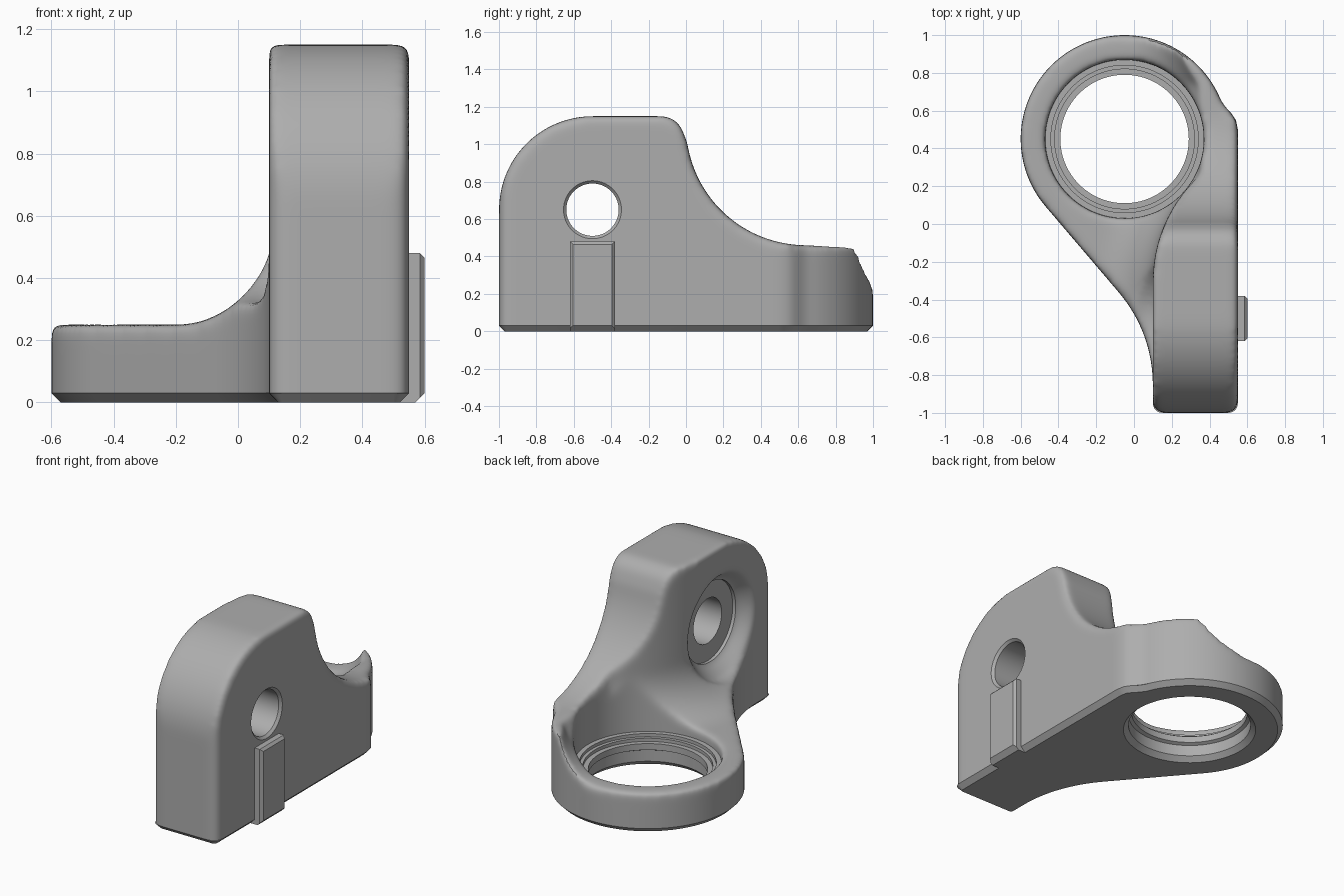
import bpy
import bmesh
from math import sin, cos, pi, radians, sqrt
from mathutils import Matrix

if "Cube" in bpy.data.objects:
    bpy.data.objects.remove(bpy.data.objects["Cube"])

GREY = (0.42, 0.42, 0.42, 1)
metal = bpy.data.materials.new("grey metal")
metal.use_nodes = True
metal.diffuse_color = GREY
metal.node_tree.nodes["Principled BSDF"].inputs["Base Color"].default_value = GREY

RING_X, RING_Y, RING_R, BORE_R = -0.05, 0.45, 0.55, 0.42


def arc(cx, cy, r, a0, a1, n):
    steps = [radians(a0 + (a1 - a0) * i / n) for i in range(n + 1)]
    return [(cx + r * cos(a), cy + r * sin(a)) for a in steps]


def finish(name, bm):
    bmesh.ops.recalc_face_normals(bm, faces=bm.faces)
    mesh = bpy.data.meshes.new(name)
    bm.to_mesh(mesh)
    bm.free()
    mesh.materials.append(metal)
    obj = bpy.data.objects.new(name, mesh)
    bpy.context.collection.objects.link(obj)
    return obj


def loft(name, rings, closed=False, matrix=None):
    """Skin a list of equal point rings, capped or joined end to end."""
    bm = bmesh.new()
    rows = [[bm.verts.new(p) for p in ring] for ring in rings]
    n = len(rows[0])
    pairs = list(zip(rows, rows[1:]))
    if closed:
        pairs.append((rows[-1], rows[0]))
    else:
        bm.faces.new(rows[0])
        bm.faces.new(rows[-1])
    for a, b in pairs:
        for i in range(n):
            j = (i + 1) % n
            bm.faces.new((a[i], a[j], b[j], b[i]))
    if matrix:
        bm.transform(matrix)
    return finish(name, bm)


def lathe(name, profile, matrix, closed=False, n=96):
    """Turn (radius, height) points about the local z axis."""
    rings = [[(x, y, h) for x, y in arc(0, 0, r, 0, 360 - 360 / n, n - 1)] for r, h in profile]
    return loft(name, rings, closed, matrix)


def prism(name, points, z0, z1):
    return loft(name, [[(x, y, z) for x, y in points] for z in (z0, z1)])


def apply(obj, kind, **settings):
    mod = obj.modifiers.new(kind, kind)
    for key, value in settings.items():
        setattr(mod, key, value)
    bpy.context.view_layer.objects.active = obj
    bpy.ops.object.modifier_apply(modifier=mod.name)


def combine(obj, other, operation="DIFFERENCE", keep=False):
    apply(obj, "BOOLEAN", object=other, operation=operation, solver="EXACT")
    if not keep:
        bpy.data.objects.remove(other)


# Plan outline: upright wall, ring and the tangent web between them
outline = (arc(0.50, -0.95, 0.05, -90, 0, 6)
           + [(0.55, 0.5), (0.54, 0.55), (0.515, 0.587), (0.483, 0.62), (0.462, 0.65)]
           + arc(RING_X, RING_Y, RING_R, 25, 220, 70)
           + arc(-0.65, -0.85, 0.75, 40, 0, 20)
           + arc(0.15, -0.95, 0.05, 180, 270, 6))
body = prism("bracket_body", outline, -0.3, 1.4)

# Side profile with rounded front and swept back
side = ([(-1.2, -0.25), (-1.2, 0.3), (-1, 0.3)]
        + arc(-0.5, 0.65, 0.5, 180, 90, 24)
        + arc(-0.13, 1.03, 0.12, 90, 15, 8)
        + arc(0.64, 1.1, 0.64, 188, 270, 30)
        + [(1.2, 0.445), (1.2, -0.25)])
combine(body, loft("side_form", [[(x, y, z) for y, z in side] for x in (-1, 1)]), "INTERSECT")


# Sweep the space above the plate, leaving a fillet up to the wall
def wall_edge(y):
    t = min(max(min(y, 0.9 - y) + 0.3, 0), 0.56)
    shift = 0.1 if y > RING_Y else 0
    return min(0.1 + shift + 0.75 - sqrt(0.75 ** 2 - t * t), 0.36)


rings = []
for i in range(67):
    y = -1.1 + 2.2 * i / 66
    e = wall_edge(y)
    section = [(-1, 0.25)] + arc(e - 0.3, 0.55, 0.3, -90, 0, 14) + [(e, 1.5), (-1, 1.5)]
    rings.append([(x, y, z) for x, z in section])
combine(body, loft("clearance", rings))

# Ring bore and the flared recess round the cross hole
at_ring = Matrix.Translation((RING_X, RING_Y, 0))
along_x = Matrix.Translation((0, -0.5, 0.65)) @ Matrix.Rotation(pi / 2, 4, "Y")
bore = lathe("bore_cutter", [(BORE_R, -0.5), (BORE_R, 1.6)], at_ring)
combine(body, bore, keep=True)
combine(body, lathe("recess", [(0.33, -0.6), (0.33, 0.09), (0.25, 0.19)], along_x))

# Cast-style rounding of all edges
apply(body, "REMESH", mode="VOXEL", voxel_size=0.0145)
apply(body, "SMOOTH", factor=0.5, iterations=28)

# Flat foot and crisp machined cross hole
square = [(-2, -2), (2, -2), (2, 2), (-2, 2)]
combine(body, prism("foot_cutter", square, -1, 0.03))
hole = [(0.25, 0.02), (0.25, 0.2), (0.14, 0.2), (0.14, 0.535), (0.165, 0.56)]
combine(body, lathe("cross_hole", hole, along_x))

# Chamfered base
bm = bmesh.new()
face = bm.faces.new([bm.verts.new((x, y, 0.03)) for x, y in outline])
side_faces = bmesh.ops.extrude_face_region(bm, geom=[face], use_keep_orig=True)
bottom = [f for f in side_faces["geom"] if isinstance(f, bmesh.types.BMFace)][0]
bmesh.ops.translate(bm, verts=bottom.verts[:], vec=(0, 0, -0.03))
n = len(outline)
moved = []
for k, v in enumerate(bottom.verts):
    ring_verts = bottom.verts
    tangent = (ring_verts[(k + 1) % n].co - ring_verts[k - 1].co).normalized()
    moved.append(Matrix.Rotation(pi / 2, 3, "Z") @ tangent * 0.03)
probe = max(range(n), key=lambda k: bottom.verts[k].co.y)
flip = -1 if moved[probe].y > 0 else 1
for v, offset in zip(bottom.verts, moved):
    v.co += offset * flip
base = finish("chamfered_base", bm)
combine(base, bore)

# Stepped seat inside the ring
seat = lathe("stepped_seat", [(0.435, 0), (0.39, 0), (0.36, 0.03), (0.36, 0.1), (0.34, 0.11),
                              (0.34, 0.15), (0.37, 0.15), (0.37, 0.17), (0.39, 0.17),
                              (0.39, 0.19), (0.435, 0.19)], at_ring, closed=True)


# Raised locating key on the outer wall
def key_ring(x, inset, z0):
    y0, y1, z1 = -0.62 + inset, -0.38 - inset, 0.48 - inset
    return [(x, y0, z0), (x, y1, z0), (x, y1, z1), (x, y0, z1)]


key = loft("locating_key", [key_ring(0.5, 0, 0), key_ring(0.57, 0, 0),
                            key_ring(0.585, 0, 0.015), key_ring(0.6, 0.015, 0.03)])

for obj in (body, base, seat, key):
    bpy.ops.object.select_all(action="DESELECT")
    obj.select_set(True)
    bpy.context.view_layer.objects.active = obj
    bpy.ops.object.shade_smooth_by_angle(angle=radians(30))
